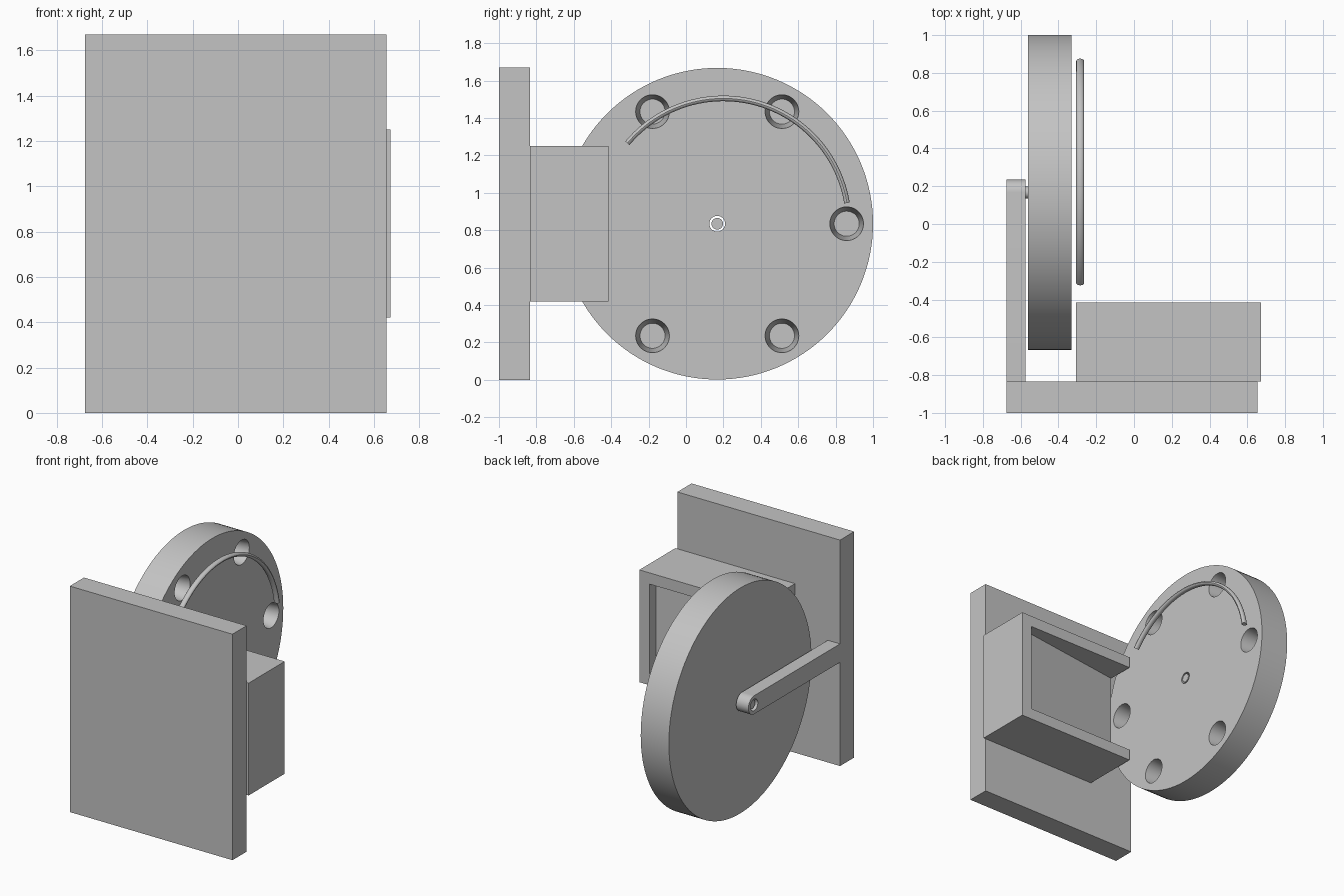
import bpy, bmesh, math
from mathutils import Matrix, Vector

if "Cube" in bpy.data.objects:
    bpy.data.objects.remove(bpy.data.objects["Cube"], do_unlink=True)

grey = bpy.data.materials.new("plain_grey")
grey.use_nodes = True
grey.diffuse_color = (0.55, 0.55, 0.55, 1)
grey.node_tree.nodes["Principled BSDF"].inputs["Base Color"].default_value = grey.diffuse_color

AXIS_Y, AXIS_Z = 0.167, 0.835


def add_object(name, bm):
    bmesh.ops.recalc_face_normals(bm, faces=bm.faces)
    mesh = bpy.data.meshes.new(name)
    bm.to_mesh(mesh)
    bm.free()
    mesh.materials.append(grey)
    obj = bpy.data.objects.new(name, mesh)
    bpy.context.collection.objects.link(obj)
    return obj


def prism(name, outline, axis, low, high):
    """Extrude a closed 2D outline along x or z."""
    bm = bmesh.new()
    place = (lambda a, b: (low, a, b)) if axis == "x" else (lambda a, b: (a, b, low))
    face = bm.faces.new([bm.verts.new(place(a, b)) for a, b in outline])
    moved = bmesh.ops.extrude_face_region(bm, geom=[face])["geom"]
    shift = Vector((high - low, 0, 0) if axis == "x" else (0, 0, high - low))
    bmesh.ops.translate(bm, vec=shift, verts=[v for v in moved if isinstance(v, bmesh.types.BMVert)])
    return add_object(name, bm)


def box(name, x0, x1, y0, y1, z0, z1):
    return prism(name, [(x0, y0), (x1, y0), (x1, y1), (x0, y1)], "z", z0, z1)


def rod(name, x0, x1, r0, r1=None, y=AXIS_Y, z=AXIS_Z, sides=48):
    """Cylinder or cone along x, radius r0 at x0 and r1 at x1."""
    bm = bmesh.new()
    place = Matrix.Translation(((x0 + x1) / 2, y, z)) @ Matrix.Rotation(math.pi / 2, 4, "Y")
    bmesh.ops.create_cone(bm, cap_ends=True, segments=sides, radius1=r0,
                          radius2=r0 if r1 is None else r1, depth=x1 - x0, matrix=place)
    return add_object(name, bm)


def cut(target, cutter):
    cutter.hide_render = True
    mod = target.modifiers.new("cut", "BOOLEAN")
    mod.operation = "DIFFERENCE"
    mod.solver = "EXACT"
    mod.object = cutter
    bpy.context.view_layer.objects.active = target
    bpy.ops.object.modifier_apply(modifier=mod.name)
    bpy.data.objects.remove(cutter, do_unlink=True)


def smooth(obj):
    bpy.ops.object.select_all(action="DESELECT")
    obj.select_set(True)
    bpy.context.view_layer.objects.active = obj
    bpy.ops.object.shade_smooth_by_angle(angle=math.radians(30))


# Upright board
box("base_board", -0.675, 0.655, -1, -0.835, 0, 1.67)

# Bracket box, recessed at the back with a slanted inner wall and an open side
bracket = box("bracket_box", -0.307, 0.672, -0.835, -0.415, 0.42, 1.25)
cut(bracket, prism("recess", [(-0.40, -0.627), (0.59, -0.49), (0.59, -0.3), (-0.40, -0.3)],
                   "z", 0.503, 1.167))

# Disc with six tapered blind holes and an axle bore
disc = rod("disc", -0.56, -0.33, 0.833, sides=128)
for i in range(6):
    a = i * math.pi / 3
    cut(disc, rod("hole", -0.51, -0.30, 0.067, 0.094,
                  AXIS_Y + 0.692 * math.cos(a), AXIS_Z + 0.692 * math.sin(a)))
cut(disc, rod("bore", -0.7, -0.2, 0.042))
smooth(disc)

# Support arm with a rounded end
end = [(AXIS_Y + 0.068 * math.cos(t), AXIS_Z + 0.068 * math.sin(t))
       for t in (math.pi * (i / 24 - 0.5) for i in range(25))]
arm = prism("support_arm", [(-0.835, AXIS_Z - 0.068)] + end + [(-0.835, AXIS_Z + 0.068)],
            "x", -0.675, -0.575)
cut(arm, rod("arm_bore", -0.8, -0.5, 0.042))
smooth(arm)

# Axle pin
smooth(rod("axle_pin", -0.66, -0.33, 0.031))

# Curved wire in front of the disc face, slightly oval in section
bm = bmesh.new()
rings = []
for i in range(49):
    a = math.radians(9.5 + (140 - 9.5) * i / 48)
    ring = []
    for j in range(16):
        t = j * math.tau / 16
        r = 0.67 + 0.015 * math.cos(t)
        ring.append(bm.verts.new((-0.285 + 0.021 * math.sin(t),
                                  0.2 + r * math.cos(a), AXIS_Z + r * math.sin(a))))
    rings.append(ring)
for p, q in zip(rings, rings[1:]):
    for j in range(16):
        k = (j + 1) % 16
        bm.faces.new((p[j], p[k], q[k], q[j]))
bm.faces.new(rings[0])
bm.faces.new(rings[-1])
smooth(add_object("curved_wire", bm))
